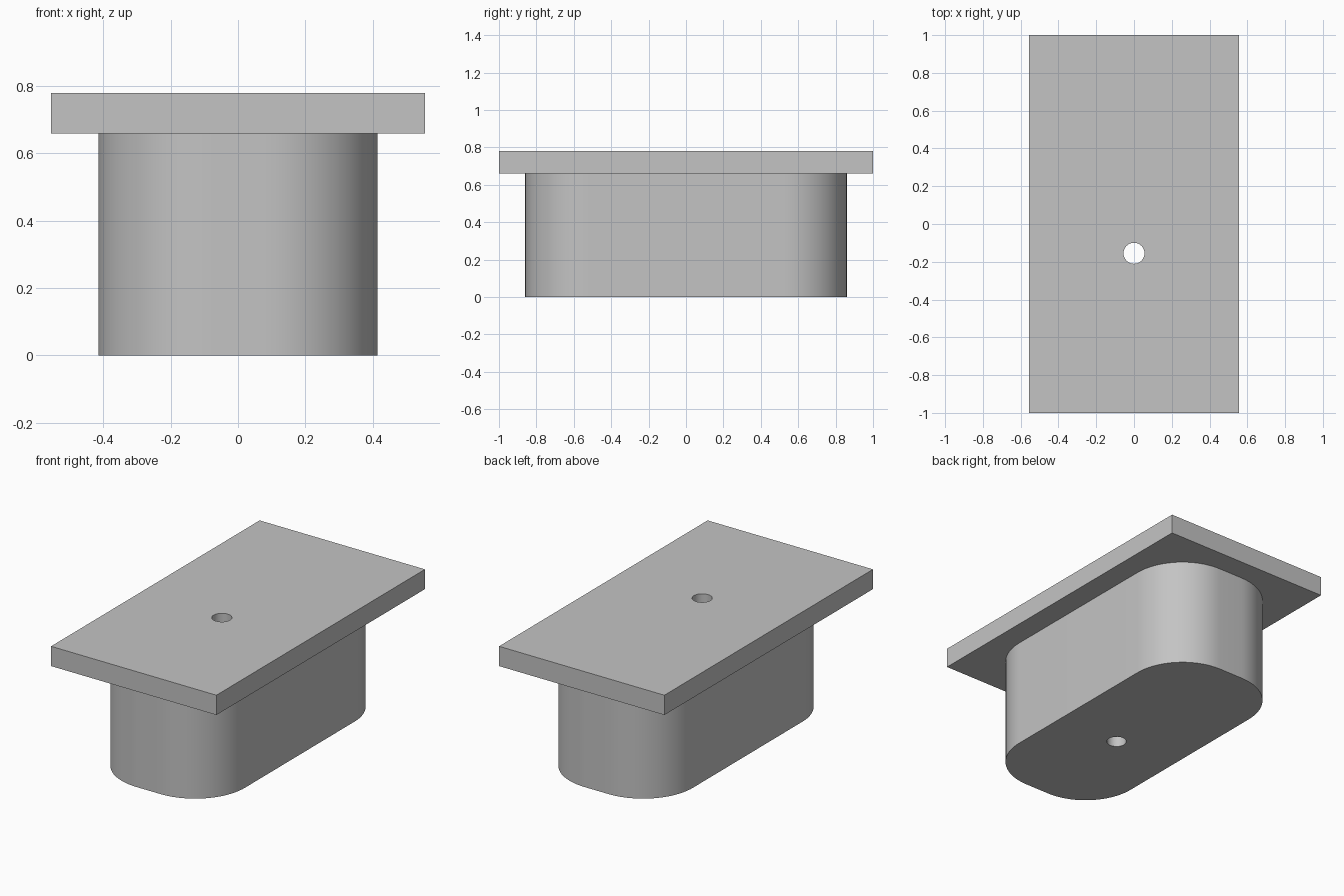
import bpy, bmesh, math

cube = bpy.data.objects.get("Cube")
if cube:
    bpy.data.objects.remove(cube, do_unlink=True)

grey = bpy.data.materials.new("plain grey")
grey.use_nodes = True
colour = (0.55, 0.55, 0.55, 1)
grey.diffuse_color = colour
grey.node_tree.nodes["Principled BSDF"].inputs["Base Color"].default_value = colour


def rounded_outline(half_x, half_y, radius, steps):
    """Counter-clockwise outline with rounded corners."""
    if radius == 0:
        return [(-half_x, -half_y), (half_x, -half_y), (half_x, half_y), (-half_x, half_y)]
    points = []
    for quarter, (sx, sy) in enumerate([(1, 1), (-1, 1), (-1, -1), (1, -1)]):
        for i in range(steps + 1):
            a = (quarter + i / steps) * math.pi / 2
            points.append((sx * (half_x - radius) + radius * math.cos(a),
                           sy * (half_y - radius) + radius * math.sin(a)))
    return points


def prism(name, outline, bottom, top):
    bm = bmesh.new()
    face = bm.faces.new([bm.verts.new((x, y, bottom)) for x, y in outline])
    result = bmesh.ops.extrude_face_region(bm, geom=[face])
    lifted = [v for v in result["geom"] if isinstance(v, bmesh.types.BMVert)]
    bmesh.ops.translate(bm, vec=(0, 0, top - bottom), verts=lifted)
    bmesh.ops.recalc_face_normals(bm, faces=bm.faces)
    mesh = bpy.data.meshes.new(name)
    bm.to_mesh(mesh)
    bm.free()
    mesh.materials.append(grey)
    obj = bpy.data.objects.new(name, mesh)
    bpy.context.collection.objects.link(obj)
    return obj


def combine(target, tool, operation):
    """Apply a boolean to the target and discard the tool."""
    mod = target.modifiers.new(operation.title(), "BOOLEAN")
    mod.operation = operation
    mod.solver = "EXACT"
    mod.object = tool
    bpy.context.view_layer.objects.active = target
    bpy.ops.object.modifier_apply(modifier=mod.name)
    bpy.data.objects.remove(tool, do_unlink=True)


# Rounded body capped by a wide rectangular plate
block = prism("body_with_top_plate", rounded_outline(0.415, 0.86, 0.335, 20), 0, 0.72)
plate = prism("top_plate", rounded_outline(0.555, 1.0, 0, 1), 0.66, 0.78)
combine(block, plate, "UNION")

# Vertical hole through the whole part
hole = [(x, y - 0.155) for x, y in rounded_outline(0.0555, 0.0556, 0.0555, 10)]
drill = prism("hole_cutter", hole, -0.1, 0.9)
drill.hide_render = True
combine(block, drill, "DIFFERENCE")

# Smooth curved walls with crisp edges
bpy.ops.object.select_all(action="DESELECT")
block.select_set(True)
bpy.context.view_layer.objects.active = block
bpy.ops.object.shade_smooth_by_angle(angle=math.radians(30))
